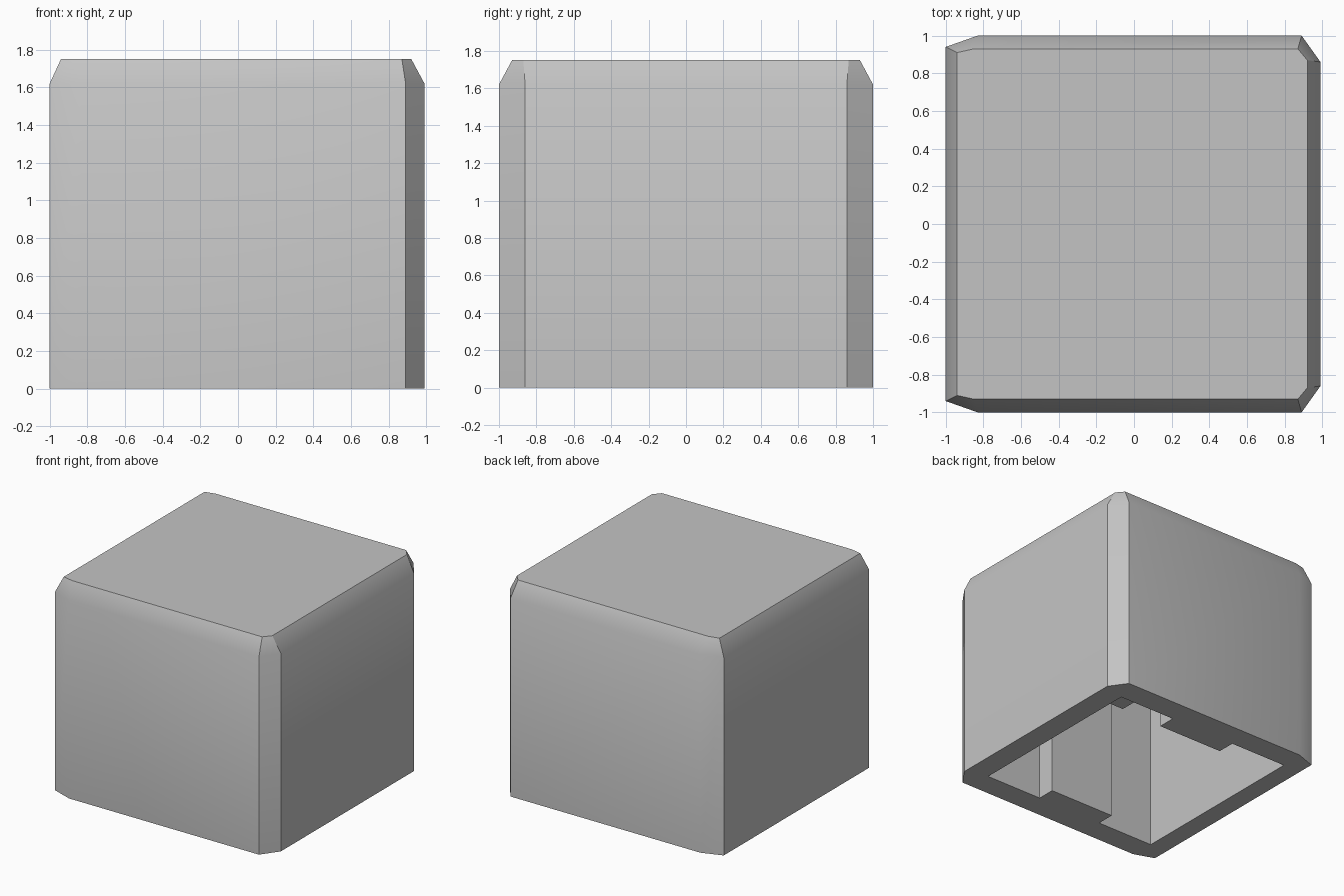
import bpy
import bmesh
import math

if "Cube" in bpy.data.objects:
    bpy.data.objects.remove(bpy.data.objects["Cube"], do_unlink=True)

HEIGHT, SHOULDER, CEILING = 1.75, 1.62, 1.55

grey = bpy.data.materials.new("light_grey")
grey.use_nodes = True
grey.diffuse_color = (0.55, 0.55, 0.55, 1)
grey.node_tree.nodes["Principled BSDF"].inputs["Base Color"].default_value = (0.55, 0.55, 0.55, 1)


def mirrored(half):
    """Close a half outline (-y side, left to right) by mirroring it across y."""
    return half + [(x, -y) for x, y in reversed(half)]


def loft(name, sections):
    """Join (outline, z) sections into a closed solid."""
    bm = bmesh.new()
    rings = [[bm.verts.new((x, y, z)) for x, y in outline] for outline, z in sections]
    for low, high in zip(rings, rings[1:]):
        n = len(low)
        for i in range(n):
            j = (i + 1) % n
            bm.faces.new((low[i], low[j], high[j], high[i]))
    bm.faces.new(rings[0][::-1])
    bm.faces.new(rings[-1])
    bmesh.ops.recalc_face_normals(bm, faces=bm.faces)
    mesh = bpy.data.meshes.new(name)
    bm.to_mesh(mesh)
    bm.free()
    mesh.materials.append(grey)
    obj = bpy.data.objects.new(name, mesh)
    bpy.context.collection.objects.link(obj)
    return obj


# Outer block: chamfered corners and a bevelled top rim
side = mirrored([(-1, -0.94), (-0.83, -1), (0.89, -1), (0.99, -0.86)])
top = mirrored([(-0.94, -0.91), (-0.85, -0.93), (0.87, -0.93), (0.92, -0.87)])
shell = loft("shell", [(side, 0), (side, SHOULDER), (top, HEIGHT)])

# Cavity open at the bottom, with a rib left standing on the front and back walls
hollow = mirrored([(-0.84, -0.8), (-0.32, -0.8), (-0.32, -0.65),
                   (0.28, -0.65), (0.28, -0.8), (0.8, -0.8)])
cutter = loft("cavity_cutter", [(hollow, -0.2), (hollow, CEILING)])
cutter.hide_render = True
cut = shell.modifiers.new("cavity", "BOOLEAN")
cut.operation = "DIFFERENCE"
cut.solver = "EXACT"
cut.object = cutter

bpy.ops.object.select_all(action="DESELECT")
bpy.context.view_layer.objects.active = shell
shell.select_set(True)
bpy.ops.object.modifier_apply(modifier=cut.name)
bpy.data.objects.remove(cutter, do_unlink=True)
bpy.ops.object.shade_smooth_by_angle(angle=math.radians(30))

# Small post in the back left inner corner
post = [(0.65, 0.64), (0.82, 0.64), (0.82, 0.82), (0.65, 0.82)]
loft("corner_post", [(post, 0.02), (post, CEILING + 0.02)])
